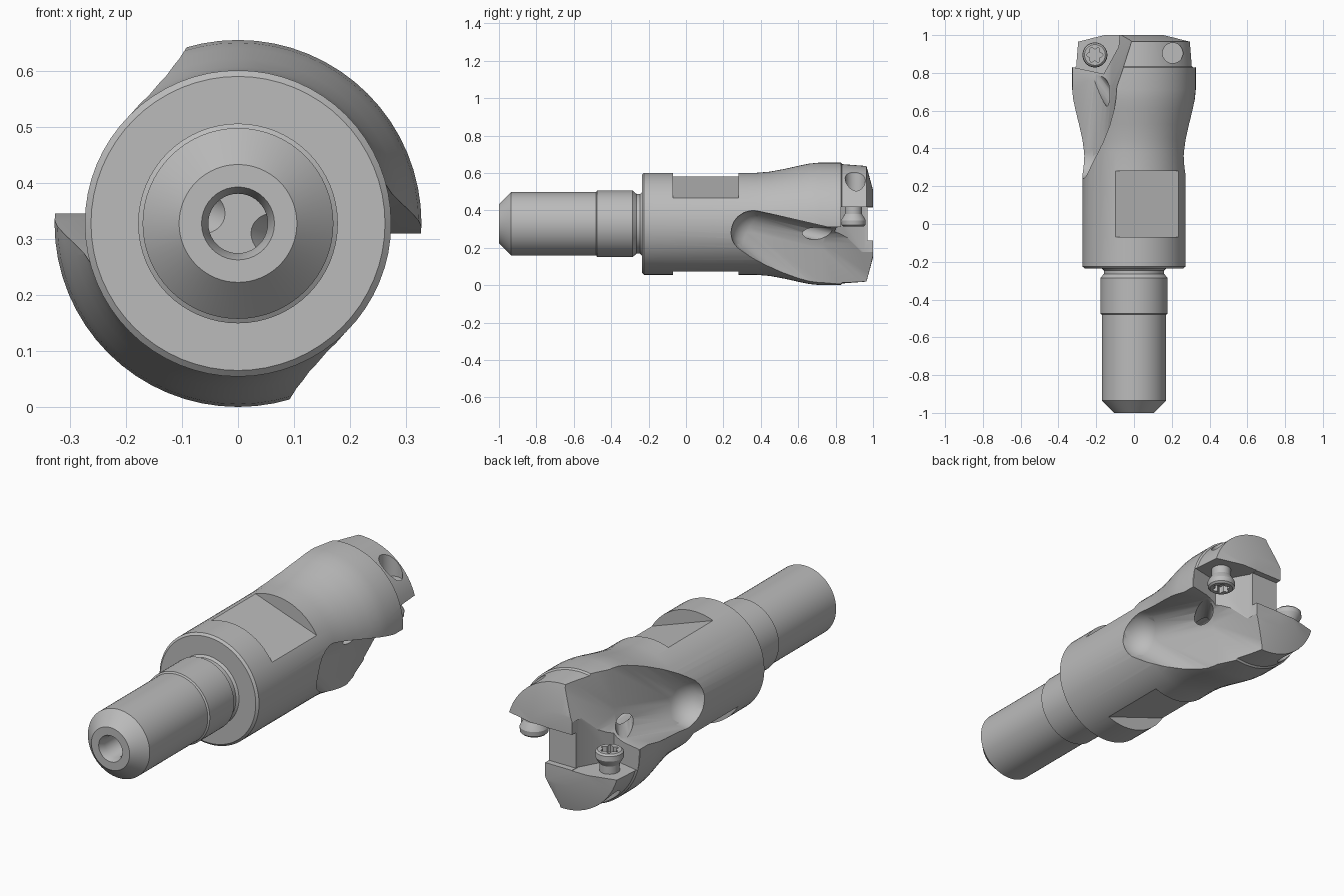
import bpy, bmesh, math
from mathutils import Vector, Matrix

if "Cube" in bpy.data.objects:
    bpy.data.objects.remove(bpy.data.objects["Cube"])

AXIS_Z = 0.328
steel = bpy.data.materials.new("steel grey")
steel.diffuse_color = (0.5, 0.5, 0.5, 1)
steel.use_nodes = True
steel.node_tree.nodes["Principled BSDF"].inputs["Base Color"].default_value = steel.diffuse_color


def make(name, bm):
    bmesh.ops.recalc_face_normals(bm, faces=bm.faces)
    me = bpy.data.meshes.new(name)
    bm.to_mesh(me)
    bm.free()
    me.materials.append(steel)
    ob = bpy.data.objects.new(name, me)
    bpy.context.collection.objects.link(ob)
    return ob


def lathe(name, profile, axis, n=64):
    """Closed solid of revolution from (radius, height) pairs."""
    bm = bmesh.new()
    rings = []
    for r, h in profile:
        ring = []
        for i in range(n):
            a = 2 * math.pi * i / n
            c, s = r * math.cos(a), r * math.sin(a)
            ring.append(bm.verts.new((c, h, s) if axis == 'Y' else (c, s, h)))
        rings.append(ring)
    for a, b in zip(rings, rings[1:]):
        for i in range(n):
            bm.faces.new((a[i], a[(i + 1) % n], b[(i + 1) % n], b[i]))
    bm.faces.new(rings[0])
    bm.faces.new(rings[-1])
    return make(name, bm)


def prism(name, pts, z0, z1):
    bm = bmesh.new()
    lo = [bm.verts.new((x, y, z0)) for x, y in pts]
    hi = [bm.verts.new((x, y, z1)) for x, y in pts]
    bm.faces.new(lo)
    bm.faces.new(hi)
    for i in range(len(pts)):
        j = (i + 1) % len(pts)
        bm.faces.new((lo[i], lo[j], hi[j], hi[i]))
    return make(name, bm)


def rod(name, a, b, r):
    a, b = Vector(a), Vector(b)
    bm = bmesh.new()
    rot = (b - a).to_track_quat('Z', 'Y').to_matrix().to_4x4()
    bmesh.ops.create_cone(bm, cap_ends=True, segments=32, radius1=r, radius2=r,
                          depth=(b - a).length,
                          matrix=Matrix.Translation((a + b) / 2) @ rot)
    return make(name, bm)


def ball_hull(name, balls, r):
    """Convex hull of equal balls: the volume swept by a ball-nosed tool."""
    bm = bmesh.new()
    for p in balls:
        bmesh.ops.create_icosphere(bm, subdivisions=3, radius=r,
                                   matrix=Matrix.Translation(p))
    res = bmesh.ops.convex_hull(bm, input=bm.verts)
    junk = {v for v in res["geom_interior"] if isinstance(v, bmesh.types.BMVert)}
    junk |= {v for v in bm.verts if not v.link_faces}
    bmesh.ops.delete(bm, geom=list(junk), context='VERTS')
    return make(name, bm)


def half_turn(ob):
    ob.data.transform(Matrix.Rotation(math.pi, 4, 'Y'))
    return ob


def cut(target, cutter):
    m = target.modifiers.new("cut", 'BOOLEAN')
    m.operation = 'DIFFERENCE'
    m.solver = 'EXACT'
    m.object = cutter
    bpy.context.view_layer.objects.active = target
    bpy.ops.object.modifier_apply(modifier=m.name)
    bpy.data.objects.remove(cutter, do_unlink=True)


def finish(ob):
    ob.data.transform(Matrix.Translation((0, 0, AXIS_Z)))
    bpy.ops.object.select_all(action='DESELECT')
    ob.select_set(True)
    bpy.context.view_layer.objects.active = ob
    bpy.ops.object.shade_smooth_by_angle(angle=math.radians(28))


# Turned body: shank, collar, neck groove and flared head
body = lathe("cutter_body", [
    (0.105, -1), (0.17, -0.935), (0.17, -0.48), (0.178, -0.475), (0.178, -0.285),
    (0.16, -0.265), (0.16, -0.245), (0.17, -0.235), (0.262, -0.235), (0.273, -0.225),
    (0.273, 0.38), (0.279, 0.45), (0.294, 0.53), (0.312, 0.61), (0.322, 0.66),
    (0.327, 0.71), (0.327, 0.828), (0.319, 0.835), (0.309, 0.965), (0.18, 1.0)], 'Y')

# Central coolant bore with a countersunk mouth
cut(body, lathe("bore", [(0.066, -1.02), (0.065, -1), (0.053, -0.97), (0.053, 0.6)], 'Y', 40))

# Shallow recess across the end face
cut(body, prism("end_recess", [(-0.5, 0.97), (0.5, 0.97), (0.5, 1.1), (-0.5, 1.1)],
                -0.088, 0.088))


def flute_run():
    return ball_hull("flute_run", [
        (0.27, 0.36, -0.048), (0.235, 0.75, -0.138), (0.2, 0.75, -0.38),
        (0.6, 0.36, -0.048), (0.6, 0.75, -0.138), (0.6, 0.75, -0.38)], 0.12)


def flute_end():
    return ball_hull("flute_end", [
        (0.235, 0.75, -0.138), (0.2, 1.12, -0.138), (0.2, 0.75, -0.38), (0.07, 1.12, -0.43),
        (0.6, 0.75, -0.138), (0.6, 1.12, -0.138), (0.6, 0.75, -0.38), (0.6, 1.12, -0.43)], 0.12)


def seat():
    return prism("insert_seat", [(0.4, 0.845), (0.3, 0.825), (0.16, 0.795), (0.075, 0.95),
                                 (0.07, 1.1), (0.4, 1.1)], -0.15, 0.09)


def spanner_flat():
    ob = prism("spanner_flat", [(-0.4, -0.07), (0.4, -0.07), (0.4, 0.28), (-0.4, 0.28)],
               0.207, 0.5)
    ob.data.transform(Matrix.Rotation(math.radians(19.3), 4, 'Y'))
    return ob


def coolant():
    return rod("coolant", (0, 0.5, 0), (0.25, 0.83, -0.078), 0.042)


def screw_hole():
    return rod("screw_hole", (0.205, 0.905, 0.16), (0.205, 0.905, 0.5), 0.054)


# Every cut repeats on the opposite side
for tool in (spanner_flat, flute_run, flute_end, seat, coolant, screw_hole):
    cut(body, tool())
    cut(body, half_turn(tool()))
finish(body)

# Clamping screws with six-lobed sockets
for side in ("right", "left"):
    screw = lathe(side + "_clamp_screw", [
        (0.055, -0.014), (0.064, -0.006), (0.066, 0.018), (0.06, 0.03),
        (0.046, 0.052), (0.046, 0.12)], 'Z', 40)
    star = [((0.036 + 0.007 * math.cos(6 * a)) * math.cos(a),
             (0.036 + 0.007 * math.cos(6 * a)) * math.sin(a))
            for a in (2 * math.pi * i / 48 for i in range(48))]
    cut(screw, prism("socket", star, -0.05, 0.02))
    screw.data.transform(Matrix.Translation((0.207, 0.895, 0)))
    if side == "left":
        half_turn(screw)
    finish(screw)
